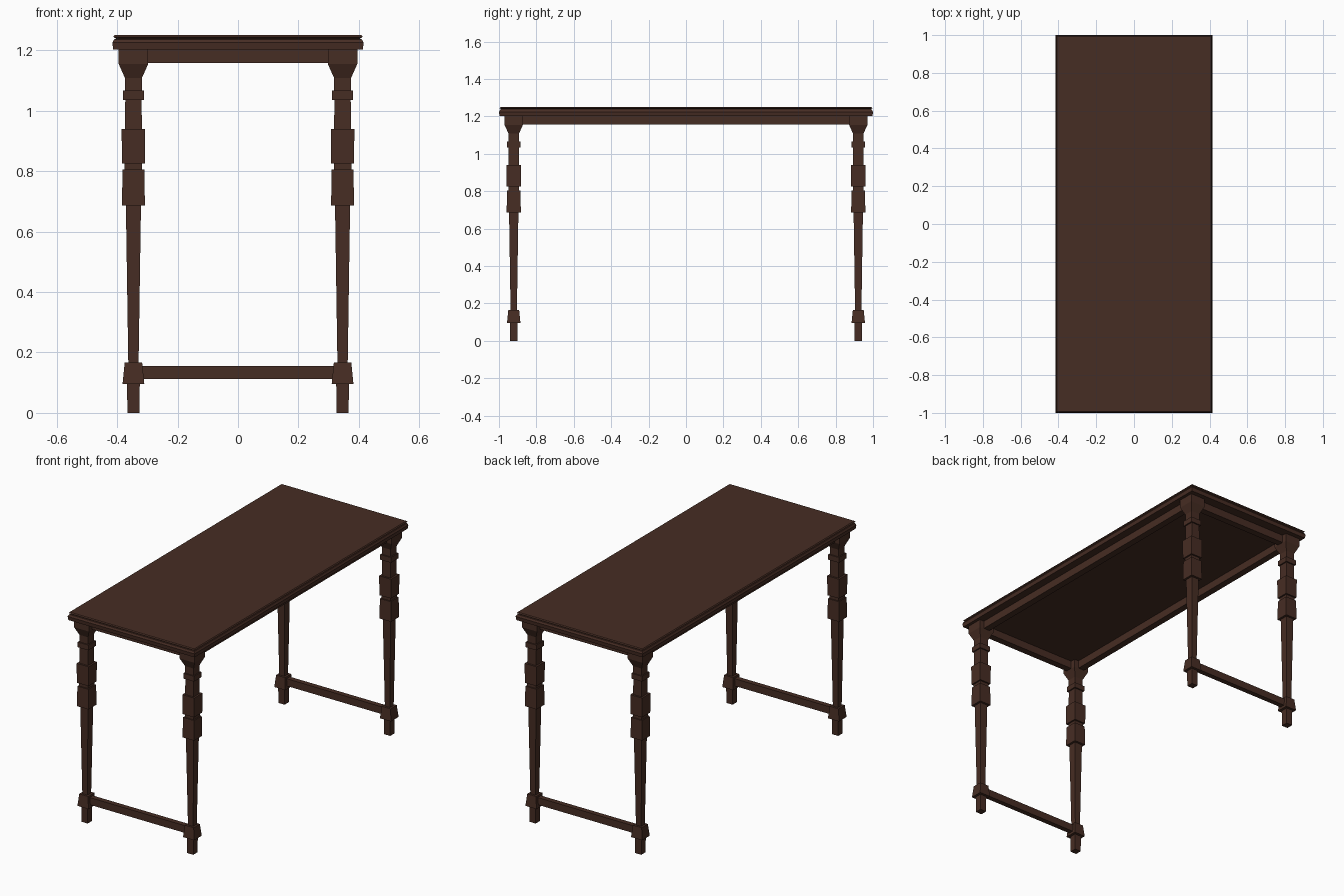
import bpy, bmesh

if "Cube" in bpy.data.objects:
    bpy.data.objects.remove(bpy.data.objects["Cube"])

wood = bpy.data.materials.new("dark_brown_wood")
wood.diffuse_color = (0.062, 0.026, 0.017, 1)
wood.use_nodes = True
wood.node_tree.nodes["Principled BSDF"].inputs["Base Color"].default_value = wood.diffuse_color

LEG_X, LEG_Y = 0.346, 0.921


def finish(name, bm):
    bmesh.ops.recalc_face_normals(bm, faces=bm.faces)
    me = bpy.data.meshes.new(name)
    bm.to_mesh(me)
    bm.free()
    me.materials.append(wood)
    ob = bpy.data.objects.new(name, me)
    bpy.context.collection.objects.link(ob)
    return ob


def stacked(name, cx, cy, rings):
    """Closed solid from rectangular rings (z, half x, half y)."""
    bm = bmesh.new()
    loops = [[bm.verts.new((cx + sx * hx, cy + sy * hy, z))
              for sx, sy in ((-1, -1), (1, -1), (1, 1), (-1, 1))]
             for z, hx, hy in rings]
    for a, b in zip(loops, loops[1:]):
        for i in range(4):
            j = (i + 1) % 4
            bm.faces.new((a[i], a[j], b[j], b[i]))
    bm.faces.new(loops[0][::-1])
    bm.faces.new(loops[-1])
    return finish(name, bm)


def bar(name, cx, cy, hx, hy, z0, z1):
    return stacked(name, cx, cy, [(z0, hx, hy), (z1, hx, hy)])


# Tabletop: moulded lower board and thin top slab (z, inset from edge)
edge = [(1.203, 0.003), (1.225, 0.0), (1.236, 0.006), (1.237, 0.012),
        (1.239, 0.012), (1.244, 0.003), (1.250, 0.008)]
stacked("tabletop", 0, 0, [(z, 0.416 - d, 1.0 - d) for z, d in edge])

# Square leg profile (z, half width)
leg = [(0, 0.020), (0.096, 0.021), (0.096, 0.036), (0.155, 0.030), (0.166, 0.029),
       (0.166, 0.017), (0.687, 0.025), (0.687, 0.038), (0.805, 0.036),
       (0.805, 0.029), (0.825, 0.029), (0.825, 0.038), (0.94, 0.039),
       (0.94, 0.028), (1.035, 0.027), (1.035, 0.035), (1.066, 0.035),
       (1.066, 0.028), (1.108, 0.028), (1.155, 0.049), (1.203, 0.049)]
for sy, end in ((-1, "front"), (1, "back")):
    for sx, side in ((-1, "left"), (1, "right")):
        stacked(f"{end}_{side}_leg", sx * LEG_X, sy * LEG_Y,
                [(z, w, w) for z, w in leg])
    # End apron and low stretcher
    bar(f"{end}_apron", 0, sy * LEG_Y, LEG_X - 0.03, 0.02, 1.157, 1.203)
    bar(f"{end}_stretcher", 0, sy * LEG_Y, LEG_X - 0.01, 0.015, 0.112, 0.155)

# Long side aprons
for sx, side in ((-1, "left"), (1, "right")):
    bar(f"{side}_apron", sx * LEG_X, 0, 0.02, LEG_Y - 0.03, 1.157, 1.203)
